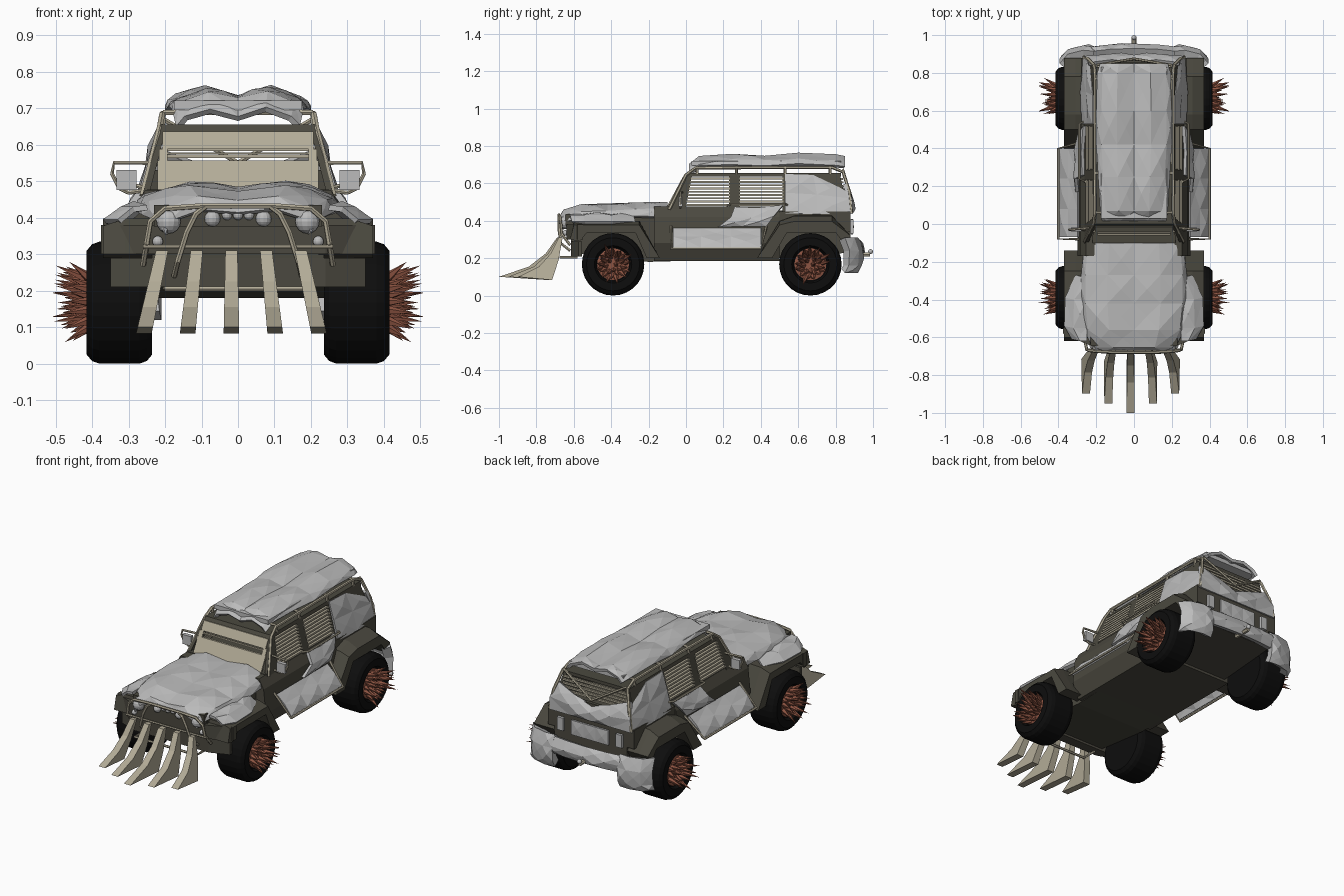
import bpy, bmesh, math, random
from mathutils import Vector, Matrix

random.seed(4)

def material(name, rgb):
    m = bpy.data.materials.new(name)
    m.diffuse_color = (*rgb, 1)
    return m

DARK = material("dark_olive", (0.07, 0.066, 0.05))
CREAM = material("worn_cream", (0.45, 0.41, 0.31))
RUST = material("rust", (0.27, 0.09, 0.055))
BLACK = material("rubber", (0.004, 0.004, 0.004))
STEEL = material("beaten_steel", (0.5, 0.5, 0.5))

def finish(name, bm, mat=None, mirror=False, thick=0):
    me = bpy.data.meshes.new(name)
    bm.to_mesh(me)
    bm.free()
    o = bpy.data.objects.new(name, me)
    bpy.context.collection.objects.link(o)
    me.materials.append(mat or STEEL)
    if thick:
        o.modifiers.new("thickness", 'SOLIDIFY').thickness = thick
    if mirror:
        o.modifiers.new("mirror", 'MIRROR')
    return o

def loft(name, rings, mat=None, mirror=False):
    """Closed rings joined in order, both ends capped."""
    bm = bmesh.new()
    R = [[bm.verts.new(p) for p in r] for r in rings]
    n = len(R[0])
    for a, b in zip(R, R[1:]):
        for i in range(n):
            bm.faces.new((a[i], a[(i + 1) % n], b[(i + 1) % n], b[i]))
    bm.faces.new(R[0][::-1])
    bm.faces.new(R[-1])
    bmesh.ops.recalc_face_normals(bm, faces=bm.faces[:])
    return finish(name, bm, mat, mirror)

def extrude_x(name, yz, xs, mat=None, mirror=False):
    return loft(name, [[(x, y, z) for y, z in yz] for x in xs], mat, mirror)

def box(name, c, s, mat=None, mirror=False):
    x, y, z = c
    a, b, d = (v / 2 for v in s)
    return extrude_x(name, [(y - b, z - d), (y + b, z - d), (y + b, z + d), (y - b, z + d)],
                     (x - a, x + a), mat, mirror)

def sheet(name, rows, thick=0.02, bump=0.014, mat=None, mirror=False):
    """Grid of points with faceted, beaten-metal pyramids, thickened inward."""
    bm = bmesh.new()
    G = [[bm.verts.new(p) for p in r] for r in rows]
    for a, b in zip(G, G[1:]):
        for i in range(len(a) - 1):
            bm.faces.new((a[i], a[i + 1], b[i + 1], b[i]))
    bm.normal_update()
    c = Vector((0, 0.15, 0.3))
    if sum(f.normal.dot(f.calc_center_median() - c) for f in bm.faces) < 0:
        bmesh.ops.reverse_faces(bm, faces=bm.faces[:])
        bm.normal_update()
    for f in bm.faces[:]:
        bmesh.ops.poke(bm, faces=[f], offset=random.uniform(-0.3, 1) * bump)
    return finish(name, bm, mat, mirror, thick)

def tube(name, pts, r=0.008, mat=CREAM, mirror=False, n=6):
    pts = [Vector(p) for p in pts]
    q, last, rings = None, None, []
    for i, p in enumerate(pts):
        t = (pts[min(i + 1, len(pts) - 1)] - pts[max(i - 1, 0)]).normalized()
        q = t.to_track_quat('Z', 'Y') if q is None else last.rotation_difference(t) @ q
        last = t
        rings.append([p + q @ Vector((r * math.cos(k * math.tau / n), r * math.sin(k * math.tau / n), 0))
                      for k in range(n)])
    return loft(name, rings, mat, mirror)

def ball(name, c, r, mirror=True):
    bm = bmesh.new()
    bmesh.ops.create_uvsphere(bm, u_segments=14, v_segments=8, radius=r, matrix=Matrix.Translation(c))
    return finish(name, bm, None, mirror)

# Wheels with spiked hubs
def lathe(name, prof, cy, mat, n=28):
    return loft(name, [[(x, cy + r * math.cos(k * math.tau / n), 0.167 + r * math.sin(k * math.tau / n))
                        for k in range(n)] for x, r in prof], mat, True)

for tag, cy in (("front", -0.39), ("rear", 0.665)):
    lathe(tag + "_tyre", [(0.235, 0.10), (0.235, 0.142), (0.25, 0.16), (0.27, 0.167), (0.38, 0.167),
                          (0.40, 0.16), (0.415, 0.142), (0.415, 0.10), (0.395, 0.09)], cy, BLACK)
    lathe(tag + "_hub", [(0.36, 0.085), (0.40, 0.085), (0.405, 0.06), (0.41, 0.03)], cy, RUST)
    bm = bmesh.new()
    for k in range(30):
        a = k * 2.4
        root = 0.015 + 0.055 * math.sqrt(k / 30)
        tip = root * random.uniform(1.3, 1.8)
        p = Vector((0.40, cy + root * math.cos(a), 0.167 + root * math.sin(a)))
        e = Vector((random.uniform(0.45, 0.51), cy + tip * math.cos(a), 0.167 + tip * math.sin(a)))
        d = e - p
        M = Matrix.Translation((p + e) / 2) @ d.to_track_quat('Z', 'Y').to_matrix().to_4x4()
        bmesh.ops.create_cone(bm, cap_ends=True, segments=5, radius1=0.016, radius2=0, depth=d.length, matrix=M)
    finish(tag + "_hub_spikes", bm, RUST, True)

# Lower body and doors
extrude_x("chassis", [(-0.61, 0.23), (-0.62, 0.40), (-0.10, 0.46), (0.86, 0.45), (0.88, 0.42), (0.88, 0.23),
                      (0.5, 0.20), (-0.2, 0.18)], (-0.235, 0.235), DARK)
side = [(0.26, 0.185), (0.30, 0.28), (0.285, 0.42), (0.255, 0.475)]
section = side + [(-x, z) for x, z in side[::-1]]
loft("door_body", [[(x, y, z) for x, z in section] for y in (-0.17, 0.50)], DARK)
box("rear_body", (0, 0.69, 0.395), (0.56, 0.38, 0.11), DARK)

# Hollow cabin: pillars, roof and rear wall
wall_x = lambda z: 0.265 - 0.2585 * (z - 0.45)
for name, yz in (("front_pillar", [(-0.11, 0.45), (0, 0.655), (0.035, 0.655), (0, 0.475), (0, 0.45)]),
                 ("middle_pillar", [(0.23, 0.45), (0.23, 0.655), (0.29, 0.655), (0.29, 0.45)]),
                 ("rear_side_wall", [(0.515, 0.45), (0.515, 0.655), (0.82, 0.655), (0.87, 0.45)])):
    loft(name, [[(wall_x(z) - d, y, z) for y, z in yz] for d in (0, 0.018)], DARK, True)
loft("cabin_roof", [[(-w, y, z), (w, y, z), (w, 0.83, z), (-w, 0.83, z)] for w, y, z in
                    ((0.217, -0.012, 0.636), (0.212, 0.0, 0.655))], DARK)
box("scuttle", (0, -0.085, 0.462), (0.50, 0.05, 0.03), DARK)
box("rear_wall", (0, 0.862, 0.49), (0.50, 0.02, 0.08), DARK)

# Wheel arches
for tag, arch in (("front", [(-0.62, 0.30), (-0.60, 0.40), (-0.25, 0.40), (-0.14, 0.20), (-0.21, 0.20),
                             (-0.27, 0.335), (-0.53, 0.335), (-0.57, 0.29)]),
                  ("rear", [(0.38, 0.20), (0.50, 0.40), (0.58, 0.43), (0.78, 0.43), (0.88, 0.32), (0.85, 0.27),
                            (0.80, 0.338), (0.54, 0.338), (0.46, 0.20)])):
    loft(tag + "_arch", [[(x, y, 0.335 + (z - 0.335) * (k if z > 0.335 else 1)) for y, z in arch]
                         for x, k in ((0.22, 1), (0.31, 0.95), (0.37, 0.65))], DARK, True)

# Front bumper and grille
loft("front_bumper", [[(x, y, z) for y, z in ((-b, 0.30), (-b, 0.38), (-0.55, 0.38), (-0.55, 0.30))]
                      for x, b in ((-0.375, 0.58), (-0.24, 0.64), (0.24, 0.64), (0.375, 0.58))], DARK)
loft("lower_bumper", [[(x, y, z) for y, z in ((-b, 0.21), (-b, 0.29), (-0.555, 0.29), (-0.555, 0.21))]
                      for x, b in ((-0.35, 0.575), (-0.24, 0.615), (0.24, 0.615), (0.35, 0.575))], DARK)
box("grille", (0, -0.62, 0.405), (0.46, 0.05, 0.06), DARK)
for x, z, r in ((0.19, 0.39, 0.034), (0.07, 0.397, 0.022), (0.03, 0.407, 0.014), (0.22, 0.335, 0.015)):
    ball("headlight", (x, -0.645, z), r)
ball("centre_light", (0, -0.65, 0.407), 0.014, False)

# Bull bar
tube("bull_bar_outer", [(s * x, y, z) for s, step in ((-1, 1), (1, -1)) for x, y, z in
     [(0.26, -0.62, 0.27), (0.25, -0.665, 0.33), (0.24, -0.67, 0.39), (0.20, -0.675, 0.425),
      (0.10, -0.68, 0.432)][::step]])
tube("bull_bar_inner", [(0.175, -0.62, 0.24), (0.165, -0.67, 0.28), (0.14, -0.68, 0.36), (0.115, -0.68, 0.41),
                        (0.09, -0.68, 0.43)], mirror=True)
tube("bull_bar_cross", [(-0.26, -0.665, 0.32), (0.26, -0.665, 0.32)], 0.006)
tube("blade_mount", [(0.2, -0.58, 0.205), (0.2, -0.67, 0.205), (-0.2, -0.67, 0.205), (-0.2, -0.58, 0.205)], 0.007)

# Ram blades, fanned out
blade = [(-0.66, 0.31), (-0.69, 0.31), (-0.75, 0.225), (-0.84, 0.155), (-1.0, 0.10), (-0.74, 0.083), (-0.69, 0.19)]
for i in range(-2, 3):
    k = (1, 0.85, 0.70)[abs(i)]
    loft("ram_blade", [[(i * 0.095 - 0.018 + i * 0.11 * (0.31 - z) + w * (1.1 - z), -0.66 + (y + 0.66) * k, z)
                        for y, z in blade] for w in (-0.021, 0.021)], CREAM)

# Hood, fender and roof armour
def crown(name, rows, cols, thick):
    half = cols + [(-f, d) for f, d in cols[-2::-1]]
    sheet(name, [[(f * w, y, h + d + random.uniform(-0.005, 0.005)) for f, d in half] for y, w, h in rows], thick, 0.011)

crown("hood_armour", [(-0.67, 0.20, 0.415), (-0.655, 0.22, 0.45), (-0.56, 0.265, 0.472), (-0.42, 0.28, 0.478),
                      (-0.27, 0.28, 0.483), (-0.10, 0.265, 0.485)],
      [(-1, -0.06), (-0.92, -0.022), (-0.5, 0.012), (0, 0)], 0.02)
crown("roof_armour", [(0.015, 0.17, 0.69), (0.07, 0.18, 0.734), (0.25, 0.19, 0.743), (0.42, 0.20, 0.734),
                      (0.60, 0.20, 0.748), (0.80, 0.195, 0.74), (0.85, 0.18, 0.732)],
      [(-1, -0.04), (-0.86, -0.012), (-0.45, 0.012), (0, -0.008)], 0.018)
box("roof_armour_base", (0, 0.43, 0.708), (0.35, 0.80, 0.025))
sheet("fender_armour", [[(0.25, y, 0.435), (x * 0.87, y, 0.43), (x, y + 0.01, 0.395)] for y, x in
                        ((-0.62, 0.33), (-0.55, 0.37), (-0.40, 0.365), (-0.28, 0.31))], 0.015, mirror=True)

# Windscreen plates with viewing slit
def screen(name, x0, x1, z0, z1):
    Y = lambda z: -0.116 + 0.11 * (z - 0.45) / 0.205
    extrude_x(name, [(Y(z0), z0), (Y(z1), z1), (Y(z1) + 0.012, z1), (Y(z0) + 0.012, z0)], (x0, x1), CREAM)

screen("windscreen_lower_plate", -0.22, 0.22, 0.475, 0.557)
screen("windscreen_upper_plate", -0.207, 0.207, 0.588, 0.636)
for s in (-1, 1):
    screen("windscreen_side_plate", s * 0.205 - 0.012, s * 0.205 + 0.012, 0.557, 0.588)
screen("slit_bar", -0.195, 0.195, 0.574, 0.578)

# Side window louvres
for y0, y1, lean in ((0.0, 0.235, 0.03), (0.285, 0.52, 0.0)):
    for i in range(9):
        z = 0.485 + i * 0.0175
        a = y0 + lean * i / 9
        box("window_louvre", (wall_x(z) - 0.005, (a + y1) / 2, z), (0.014, y1 - a, 0.01), CREAM, True)
for i in range(5):
    box("rear_louvre", (0, 0.845 - i * 0.003, 0.55 + i * 0.0185), (0.42, 0.012, 0.01), CREAM)

# Roll cage and roof rails
tube("roof_rail", [(0.262, -0.09, 0.46), (0.215, 0.0, 0.645), (0.208, 0.05, 0.682), (0.205, 0.42, 0.685),
                   (0.205, 0.78, 0.685), (0.21, 0.84, 0.66), (0.245, 0.875, 0.55), (0.265, 0.885, 0.44)], 0.009, mirror=True)
for y in (0.06, 0.27, 0.53, 0.77):
    tube("roof_post", [(0.207, y, 0.64), (0.205, y, 0.688)], 0.008, mirror=True)
    tube("roof_crossbar", [(-0.205, y, 0.688), (0.205, y, 0.688)], 0.008)
tube("rear_brace", [(0.205, 0.84, 0.67), (0.0, 0.875, 0.55)], 0.007, mirror=True)

# Door, side step and rear quarter armour
sheet("side_step_armour", [[(x, y, z) for y in (-0.07, 0.08, 0.24, 0.40)] for x, z in
                           ((0.30, 0.36), (0.35, 0.315), (0.395, 0.255))], 0.015, mirror=True)
tube("side_step_frame", [(0.29, -0.08, 0.37), (0.40, -0.08, 0.25), (0.40, 0.40, 0.25), (0.29, 0.43, 0.37)], 0.007, mirror=True)
sheet("door_armour", [[(0.31, 0.17, 0.365), (0.31, 0.30, 0.37), (0.305, 0.43, 0.37)],
                      [(0.315, 0.24, 0.42), (0.31, 0.35, 0.415), (0.30, 0.47, 0.425)],
                      [(0.275, 0.26, 0.475), (0.28, 0.38, 0.47), (0.27, 0.52, 0.485)]], 0.018, mirror=True)
tube("door_rail", [(0.25, 0.22, 0.48), (0.29, 0.24, 0.49), (0.29, 0.53, 0.49), (0.25, 0.55, 0.48)], 0.006, mirror=True)
sheet("rear_quarter_armour", [[(0.28, 0.53, 0.44), (0.285, 0.70, 0.435), (0.272, 0.885, 0.44)],
                              [(0.25, 0.53, 0.55), (0.255, 0.70, 0.54), (0.255, 0.88, 0.52)],
                              [(0.22, 0.53, 0.65), (0.22, 0.68, 0.645), (0.235, 0.86, 0.56)]], 0.02, 0.012, mirror=True)
sheet("rear_window_armour", [[(x, 0.89, 0.435) for x in (0, 0.13, 0.27)],
                             [(0, 0.895, 0.485), (0.13, 0.90, 0.50), (0.26, 0.89, 0.51)],
                             [(0, 0.865, 0.52), (0.12, 0.87, 0.555), (0.24, 0.855, 0.60)]], 0.02, mirror=True)

# Tail panel, lamps, rear bumper, hitch
sheet("tailgate_plate", [[(x, 0.893, z) for x in (-0.12, -0.04, 0.04, 0.12)] for z in (0.325, 0.41)], 0.012, 0.006)
box("tail_lamp", (0.19, 0.885, 0.37), (0.04, 0.02, 0.075), None, True)
sheet("rear_bumper", [[(x, y + d, z) for x, y in ((-0.26, 0.93), (-0.13, 0.945), (0, 0.95), (0.13, 0.945), (0.26, 0.93))]
                      for z, d in ((0.205, -0.01), (0.25, 0.005), (0.30, -0.02))], 0.05)
sheet("rear_bumper_corner", [[(x, y + d, z) for x, y in ((0.21, 0.935), (0.27, 0.94), (0.35, 0.92), (0.395, 0.87))]
                             for z, d in ((0.12, -0.02), (0.16, 0), (0.24, 0.005), (0.31, -0.02))], 0.05, mirror=True)
tube("tow_bar", [(0, 0.88, 0.22), (0, 0.985, 0.22)], 0.012)
ball("tow_ball", (0, 0.987, 0.235), 0.013, False)

# Mirrors on tube frames
tube("mirror_frame", [(0.235, -0.02, 0.55), (0.34, -0.03, 0.55), (0.345, -0.03, 0.52), (0.325, -0.03, 0.48),
                      (0.30, -0.03, 0.468), (0.25, -0.03, 0.475)], 0.006, mirror=True)
box("mirror", (0.305, -0.03, 0.503), (0.055, 0.022, 0.055), None, True)
